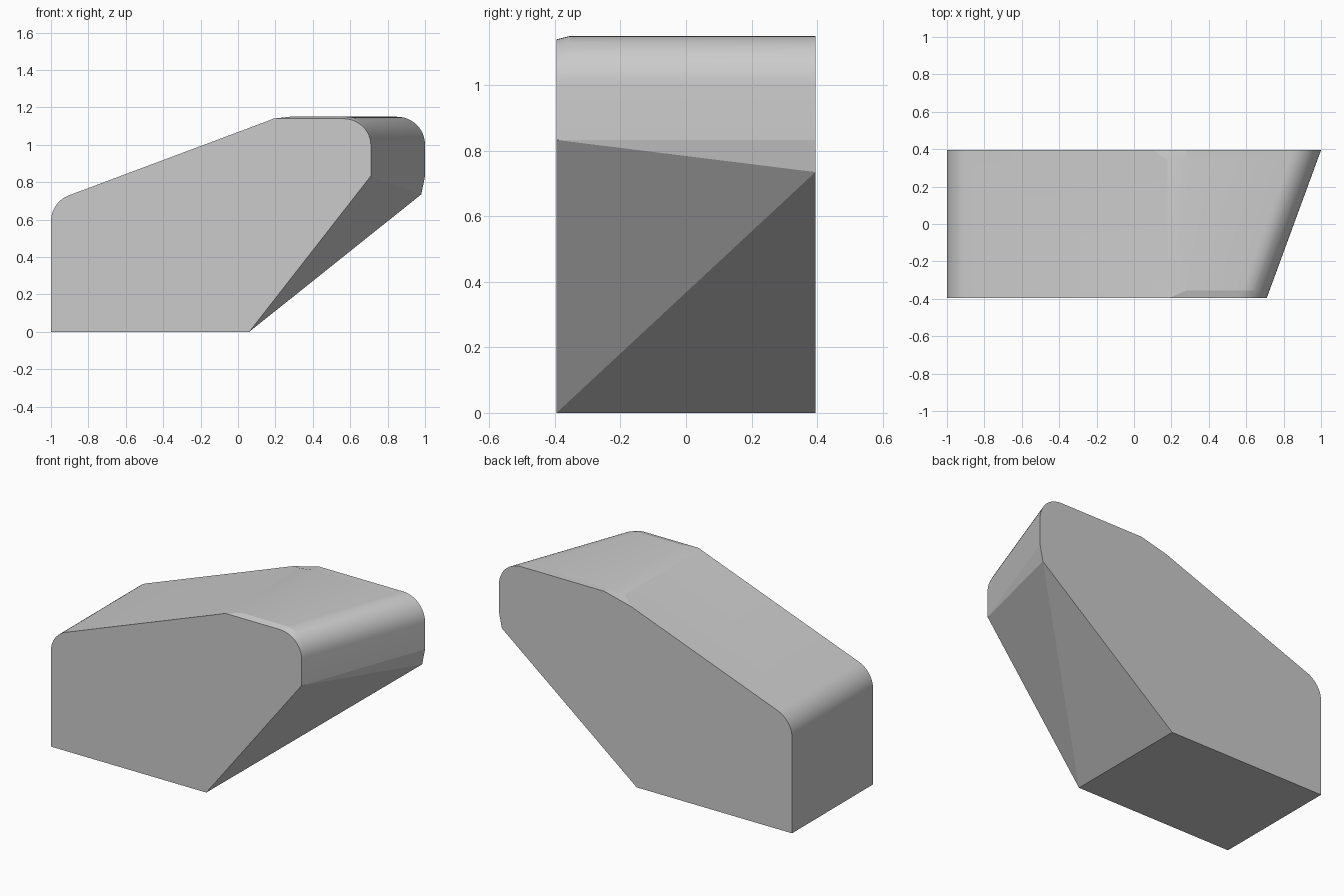
import bpy, bmesh
from math import sin, cos, radians

if "Cube" in bpy.data.objects:
    bpy.data.objects.remove(bpy.data.objects["Cube"])

HALF = 0.395
SLOPE = 0.374


def on_slope(x):
    return 0.7305 + SLOPE * (x + 0.9025)


def upper_profile(y, top, a, b):
    # Outline from lower right, over the top, to lower left
    right = 0.71 + 0.29 * (y + HALF) / (2 * HALF)
    pts = [(right, 0.833)]
    for i in range(13):
        t = radians(90 * i / 12)
        pts.append((right - 0.15 + 0.15 * cos(t), 1.0 + (top - 1.0) * sin(t)))
    pts += [(a, top), (b, on_slope(b))]
    for i in range(11):
        t = radians(110.5 + 69.5 * i / 10)
        pts.append((-0.85 + 0.15 * cos(t), 0.59 + 0.15 * sin(t)))
    pts.append((-1.0, 0.0))
    return [(x, y, z) for x, z in pts]


# Slightly eased front edge and a small dip at the back of the crest
sections = [(-HALF, 1.14, 0.19, 0.16), (-0.355, 1.15, 0.28, 0.18),
            (0.34, 1.15, 0.28, 0.18), (HALF, 1.15, 0.28, 0.10)]

bm = bmesh.new()
rows = [[bm.verts.new(p) for p in upper_profile(*s)] for s in sections]
for r, s in zip(rows, rows[1:]):
    for i in range(len(r) - 1):
        bm.faces.new((r[i], s[i], s[i + 1], r[i + 1]))

# Flat sides, base and slanted underside
front_toe = bm.verts.new((0.06, -HALF, 0))
back_toe = bm.verts.new((0.06, HALF, 0))
back_chin = bm.verts.new((0.98, HALF, 0.735))
bm.faces.new(rows[0] + [front_toe])
bm.faces.new(rows[-1] + [back_toe, back_chin])
bm.faces.new([r[-1] for r in rows] + [back_toe, front_toe])
bm.faces.new([r[0] for r in rows] + [back_chin])
bm.faces.new((front_toe, rows[0][0], back_chin))
bm.faces.new((front_toe, back_chin, back_toe))
bmesh.ops.recalc_face_normals(bm, faces=bm.faces)

mesh = bpy.data.meshes.new("wedge_body")
bm.to_mesh(mesh)
bm.free()
body = bpy.data.objects.new("wedge_body", mesh)
bpy.context.collection.objects.link(body)
bpy.context.view_layer.objects.active = body
body.select_set(True)
bpy.ops.object.shade_smooth_by_angle(angle=radians(10))
